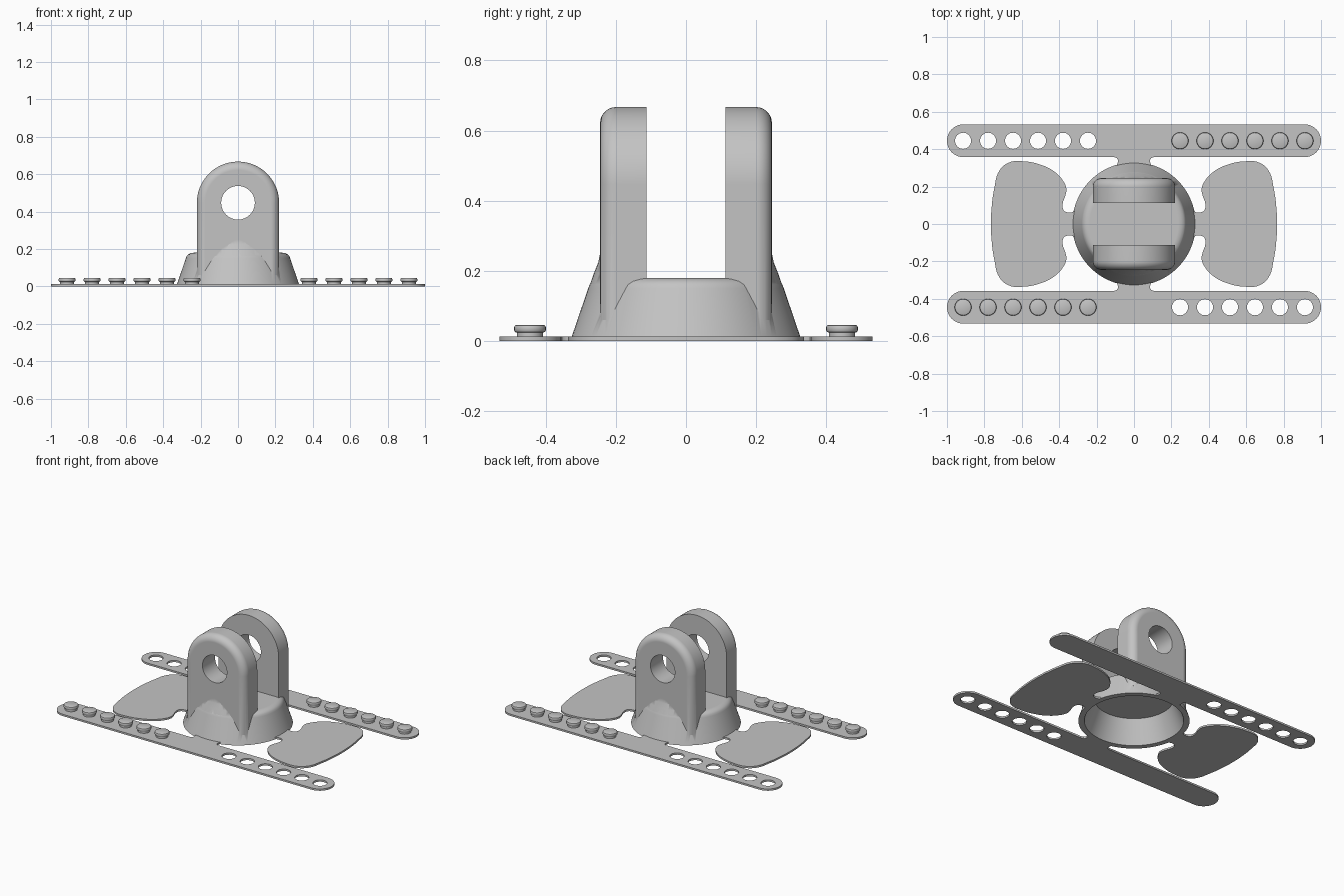
import bpy, bmesh, math
from mathutils import Matrix

if "Cube" in bpy.data.objects:
    bpy.data.objects.remove(bpy.data.objects["Cube"])

grey = bpy.data.materials.new("light_grey")
grey.diffuse_color = (0.55, 0.55, 0.55, 1)
grey.use_nodes = True
grey.node_tree.nodes["Principled BSDF"].inputs["Base Color"].default_value = grey.diffuse_color


def add_object(name, mesh):
    ob = bpy.data.objects.new(name, mesh)
    bpy.context.collection.objects.link(ob)
    if not mesh.materials:
        mesh.materials.append(grey)
    return ob


def loft(name, rings, mirror_y=False):
    """Closed solid skinned through rings of equal point count."""
    bm = bmesh.new()
    loops = [[bm.verts.new(p) for p in ring] for ring in rings]
    n = len(loops[0])
    for a, b in zip(loops, loops[1:]):
        for i in range(n):
            j = (i + 1) % n
            bm.faces.new((a[i], a[j], b[j], b[i]))
    bm.faces.new(loops[0])
    bm.faces.new(loops[-1])
    if mirror_y:
        geom = bm.verts[:] + bm.edges[:] + bm.faces[:]
        dup = bmesh.ops.duplicate(bm, geom=geom)["geom"]
        for v in dup:
            if isinstance(v, bmesh.types.BMVert):
                v.co.y *= -1
    bmesh.ops.recalc_face_normals(bm, faces=bm.faces[:])
    mesh = bpy.data.meshes.new(name)
    bm.to_mesh(mesh)
    bm.free()
    return add_object(name, mesh)


def circle(r, z, n):
    return [(r * math.cos(2 * math.pi * i / n), r * math.sin(2 * math.pi * i / n), z) for i in range(n)]


def lathe(name, profile, n=96):
    return loft(name, [circle(r, z, n) for r, z in profile])


def boolean(ob, other, operation):
    """Apply a boolean and discard the helper."""
    mod = ob.modifiers.new("bool", 'BOOLEAN')
    mod.object, mod.operation, mod.solver = other, operation, 'EXACT'
    bpy.context.view_layer.update()
    mesh = bpy.data.meshes.new_from_object(ob.evaluated_get(bpy.context.evaluated_depsgraph_get()))
    ob.modifiers.clear()
    ob.data = mesh
    bpy.data.objects.remove(other)


def smooth(ob, angle=32):
    bpy.ops.object.select_all(action='DESELECT')
    ob.select_set(True)
    bpy.context.view_layer.objects.active = ob
    bpy.ops.object.shade_smooth_by_angle(angle=math.radians(angle))


def plate(name, outline, holes=(), bezier=False):
    """Thin sheet cut from a 2D outline with holes."""
    cu = bpy.data.curves.new(name, 'CURVE')
    cu.dimensions, cu.fill_mode, cu.extrude = '2D', 'BOTH', 0.006
    cu.resolution_u = 6
    sp = cu.splines.new('BEZIER' if bezier else 'POLY')
    if bezier:
        sp.bezier_points.add(len(outline) - 1)
        for i, (bp, p) in enumerate(zip(sp.bezier_points, outline)):
            bp.co = (*p, 0)
            kind = 'VECTOR' if i in (0, len(outline) - 1) else 'AUTO'
            bp.handle_left_type = bp.handle_right_type = kind
    else:
        sp.points.add(len(outline) - 1)
        for sv, p in zip(sp.points, outline):
            sv.co = (*p, 0, 1)
    sp.use_cyclic_u = True
    for hx, hy, r in holes:
        sp = cu.splines.new('POLY')
        sp.points.add(31)
        for sv, p in zip(sp.points, circle(r, 0, 32)):
            sv.co = (p[0] + hx, p[1] + hy, 0, 1)
        sp.use_cyclic_u = True
    tmp = bpy.data.objects.new("outline", cu)
    bpy.context.collection.objects.link(tmp)
    bpy.context.view_layer.update()
    mesh = bpy.data.meshes.new_from_object(tmp.evaluated_get(bpy.context.evaluated_depsgraph_get()))
    bpy.data.objects.remove(tmp)
    bm = bmesh.new()
    bm.from_mesh(mesh)
    bmesh.ops.remove_doubles(bm, verts=bm.verts[:], dist=1e-5)
    bmesh.ops.translate(bm, verts=bm.verts[:], vec=(0, 0, 0.006))
    bmesh.ops.recalc_face_normals(bm, faces=bm.faces[:])
    bm.to_mesh(mesh)
    bm.free()
    mesh.materials.clear()
    return add_object(name, mesh)


def turned_copy(ob, name):
    """Copy rotated half a turn about the vertical axis."""
    mesh = ob.data.copy()
    mesh.transform(Matrix.Rotation(math.pi, 4, 'Z'))
    return add_object(name, mesh)


# Tapered round base with a soft top rim
body = lathe("clevis_body", [(0.33, 0), (0.326, 0.012), (0.279, 0.15), (0.275, 0.161), (0.267, 0.17),
                             (0.254, 0.177), (0.236, 0.18)])

# Two upright lugs, rounded on top and along the outer edge
HALF, EYE_Z, ROUND = 0.22, 0.447, 0.045


def lug_ring(y, inset):
    r = HALF - inset
    arc = [(r * math.cos(math.pi * i / 40), y, EYE_Z + r * math.sin(math.pi * i / 40)) for i in range(41)]
    return [(r, y, 0.06)] + arc + [(-r, y, 0.06)]


rings = [lug_ring(0.112, 0)]
for k in range(8):
    a = math.pi / 2 * k / 7
    rings.append(lug_ring(0.245 - ROUND + ROUND * math.sin(a), ROUND * (1 - math.cos(a))))
lugs = loft("lugs", rings, mirror_y=True)

# Tapered skirts blending the lugs into the base
skirt = lathe("skirts", [(0.3145, 0.045), (0.262, 0.195), (0.25, 0.225), (0.243, 0.26)])
box = [[(-0.2, y, 0.05), (0.2, y, 0.05), (0.2, y, 0.3), (-0.2, y, 0.3)] for y in (0.13, 0.4)]
boolean(skirt, loft("skirt_limits", box, mirror_y=True), 'INTERSECT')
boolean(body, lugs, 'UNION')
boolean(body, skirt, 'UNION')

# Hollow underside and pin hole
boolean(body, lathe("cavity", [(0.303, -0.02), (0.235, 0.15)]), 'DIFFERENCE')
pin = [[(x, y, z + EYE_Z) for x, z, _ in circle(0.09, 0, 48)] for y in (-0.4, 0.4)]
boolean(body, loft("pin_hole", pin), 'DIFFERENCE')
smooth(body)
body.modifiers.new("even_normals", 'WEIGHTED_NORMAL').keep_sharp = True

# Long straps with round ends, a neck to the base and six holes
STRAP_Y, STRAP_R = 0.445, 0.0875
spots = [0.246 + 0.1336 * i for i in range(6)]
outline = []
for side, start in ((1, -90), (-1, 90)):
    for i in range(25):
        a = math.radians(start + 7.5 * i)
        outline.append((side * (1 - STRAP_R) + STRAP_R * math.cos(a), STRAP_Y + STRAP_R * math.sin(a)))
neck = [(0.105, 0.3575), (0.093, 0.353), (0.087, 0.345), (0.086, 0.335), (0.092, 0.3)]
outline += [(-x, y) for x, y in neck] + neck[::-1]
back_strap = plate("back_strap", outline, [(-x, STRAP_Y, 0.043) for x in spots])
smooth(back_strap)
turned_copy(back_strap, "front_strap")

# Snap buttons on the other half of each strap
for i, x in enumerate(spots):
    stud = lathe(f"back_button_{i + 1}", [(0.037, 0.008), (0.037, 0.024), (0.042, 0.025), (0.045, 0.03),
                                          (0.045, 0.039), (0.043, 0.044), (0.039, 0.046)], 32)
    stud.data.transform(Matrix.Translation((x, STRAP_Y, 0)))
    smooth(stud, 40)
    turned_copy(stud, f"front_button_{i + 1}")

# Rounded side pads with a short bridge to the base
half = [(0.312, 0.075), (0.335, 0.062), (0.36, 0.063), (0.377, 0.075), (0.381, 0.11), (0.366, 0.155),
        (0.362, 0.19), (0.382, 0.235), (0.43, 0.283), (0.5, 0.317), (0.59, 0.335), (0.67, 0.328),
        (0.72, 0.285), (0.747, 0.19), (0.761, 0.09)]
pad = plate("right_pad", half + [(0.765, 0)] + [(x, -y) for x, y in half[::-1]], bezier=True)
smooth(pad)
turned_copy(pad, "left_pad")
